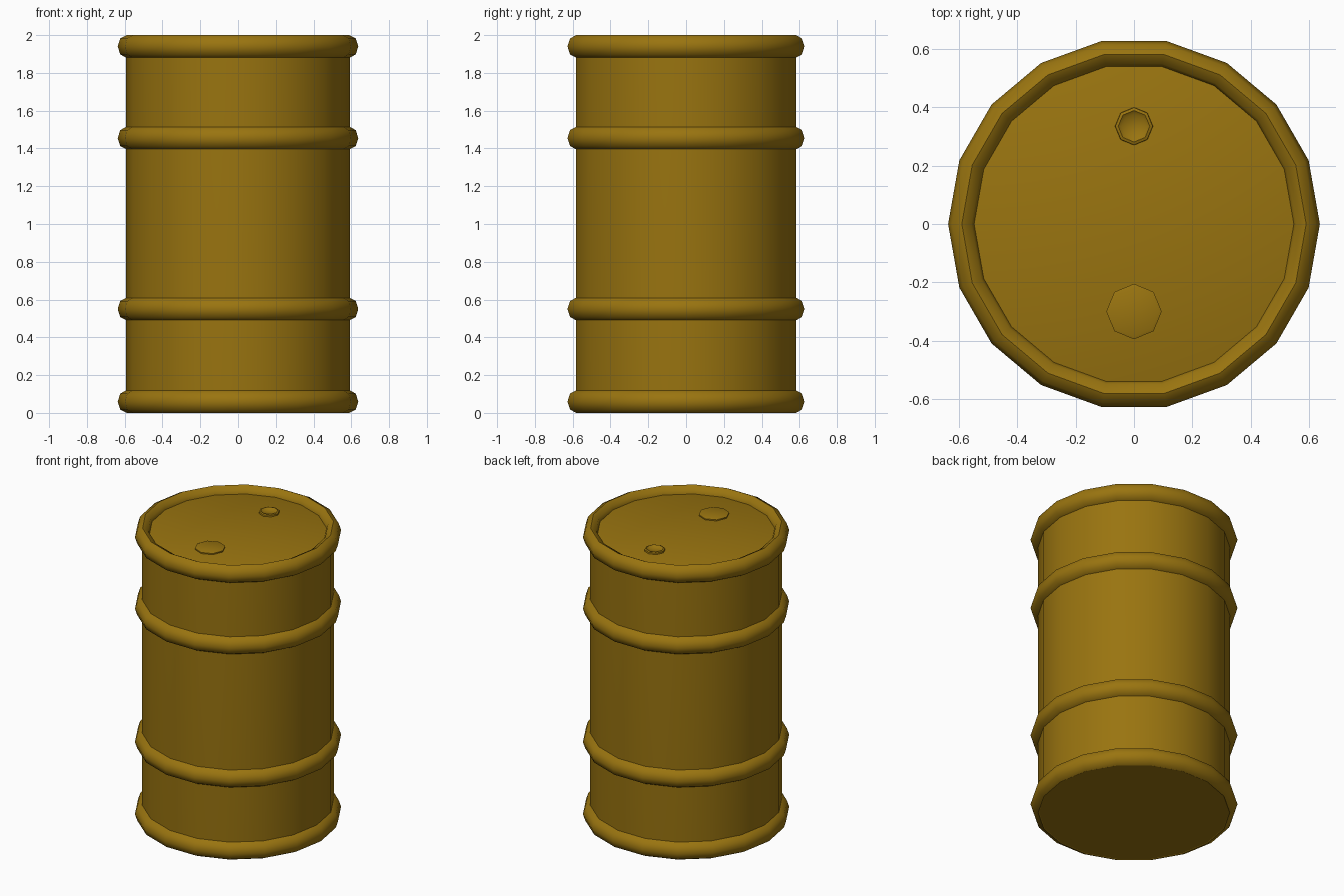
import bpy, bmesh, math

if "Cube" in bpy.data.objects:
    bpy.data.objects.remove(bpy.data.objects["Cube"])

SIDES = 18
paint = bpy.data.materials.new("mustard_paint")
paint.diffuse_color = (0.32, 0.175, 0.005, 1)
paint.use_nodes = True
paint.node_tree.nodes["Principled BSDF"].inputs["Base Color"].default_value = paint.diffuse_color


def lathe(name, profile, sides=SIDES, loc=(0, 0, 0), closed=False, start=0.0):
    """Revolve an (r, z) profile about z; r = 0 ends become poles."""
    bm = bmesh.new()
    rings = []
    for r, z in profile:
        if r == 0:
            rings.append([bm.verts.new((0, 0, z))] * sides)
        else:
            rings.append([bm.verts.new((r * math.cos(start + 2 * math.pi * i / sides),
                                        r * math.sin(start + 2 * math.pi * i / sides), z))
                          for i in range(sides)])
    pairs = list(zip(rings, rings[1:]))
    if closed:
        pairs.append((rings[-1], rings[0]))
    for a, b in pairs:
        for i in range(sides):
            j = (i + 1) % sides
            bm.faces.new(list(dict.fromkeys((a[i], a[j], b[j], b[i]))))
    bmesh.ops.recalc_face_normals(bm, faces=bm.faces)
    me = bpy.data.meshes.new(name)
    bm.to_mesh(me)
    bm.free()
    me.materials.append(paint)
    ob = bpy.data.objects.new(name, me)
    ob.location = loc
    bpy.context.collection.objects.link(ob)
    bpy.context.view_layer.objects.active = ob
    ob.select_set(True)
    bpy.ops.object.shade_smooth_by_angle(angle=math.radians(50))
    ob.select_set(False)
    return ob


# Drum body with flat base and recessed lid
LID = 1.955
lathe("drum_body", [(0, 0.003), (0.59, 0.003), (0.592, 0.06), (0.592, 1.94),
                    (0.55, LID), (0, LID)])

# Rolled rims and the two rolling hoops
hoop = [(0.59 + 0.047 * math.cos(math.pi * k / 4), 0.06 * math.sin(math.pi * k / 4))
        for k in range(8)]
for name, z in (("bottom_rim", 0.06), ("lower_hoop", 0.55),
                ("upper_hoop", 1.455), ("top_rim", 1.94)):
    lathe(name, hoop, loc=(0, 0, z), closed=True)

# Large filler plug
lathe("large_plug", [(0.095, -0.01), (0.095, 0.008), (0.085, 0.012), (0, 0.012)],
      sides=8, loc=(0, -0.3, LID), start=math.pi / 2)
# Small vent plug with a dished centre
lathe("small_plug", [(0.066, -0.01), (0.064, 0.01), (0.054, 0.014), (0.042, 0.004), (0, 0.002)],
      sides=8, loc=(0, 0.335, LID), start=math.pi / 2)
